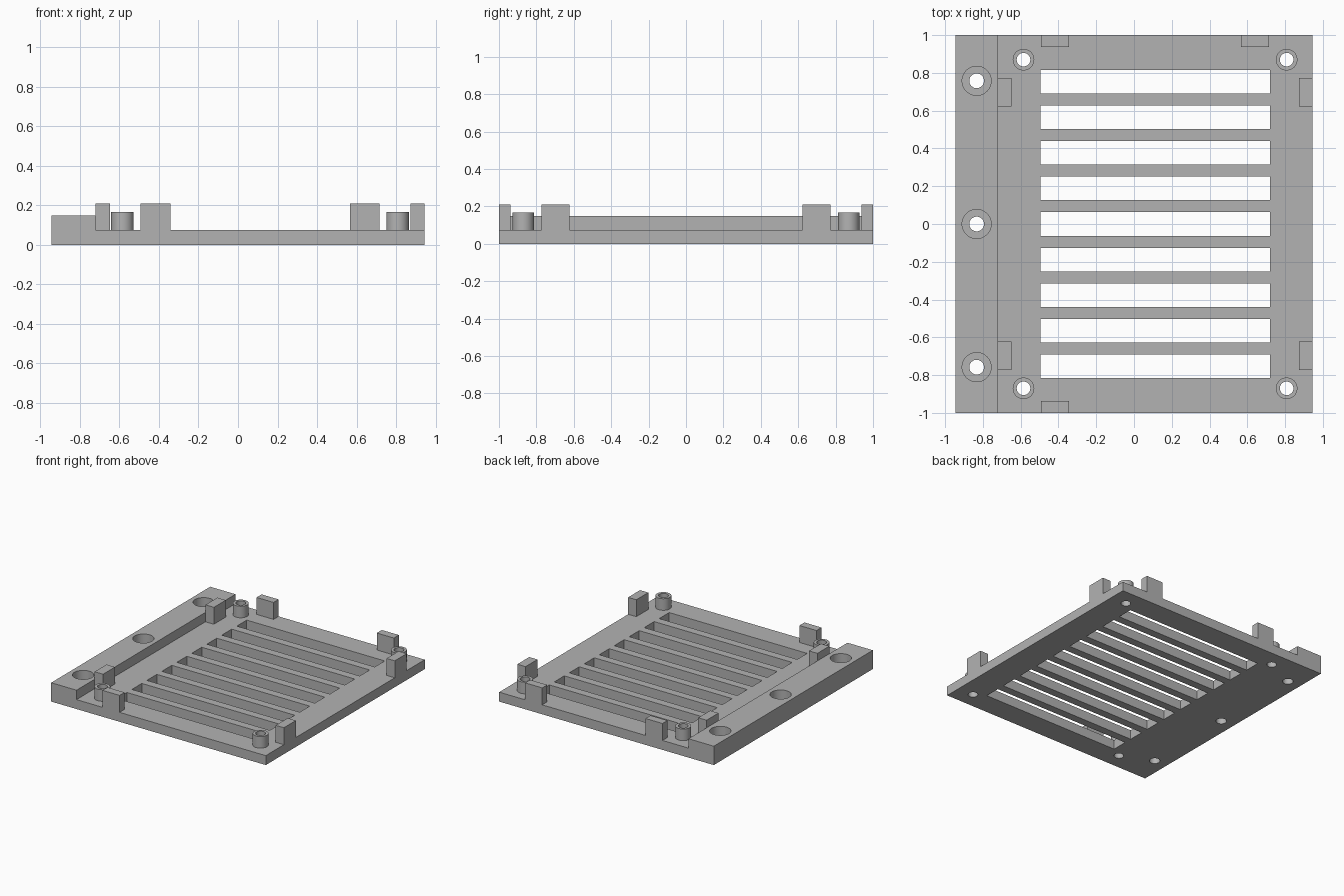
import bpy
import bmesh
from mathutils import Matrix, Vector

if "Cube" in bpy.data.objects:
    bpy.data.objects.remove(bpy.data.objects["Cube"], do_unlink=True)

HALF_X, RAIL_X = 0.945, -0.722
PLATE, RAIL, POST, CLIP = 0.075, 0.15, 0.167, 0.21
SLOT_PITCH, SLOT_WIDTH = 0.1885, 0.125

gray = bpy.data.materials.new("light gray plastic")
gray.use_nodes = True
color = (0.45, 0.45, 0.45, 1)
gray.diffuse_color = color
gray.node_tree.nodes["Principled BSDF"].inputs["Base Color"].default_value = color


def finish(bm, name):
    bmesh.ops.recalc_face_normals(bm, faces=bm.faces)
    mesh = bpy.data.meshes.new(name)
    bm.to_mesh(mesh)
    bm.free()
    mesh.materials.append(gray)
    obj = bpy.data.objects.new(name, mesh)
    bpy.context.collection.objects.link(obj)
    return obj


def add_box(bm, low, high):
    low, high = Vector(low), Vector(high)
    place = Matrix.Translation((low + high) / 2) @ Matrix.Diagonal((*(high - low), 1))
    bmesh.ops.create_cube(bm, size=1, matrix=place)


def add_cylinder(bm, x, y, radius, low, high):
    bmesh.ops.create_cone(bm, cap_ends=True, segments=40, radius1=radius, radius2=radius,
                          depth=high - low, matrix=Matrix.Translation((x, y, (low + high) / 2)))


def select_only(obj):
    bpy.ops.object.select_all(action='DESELECT')
    obj.select_set(True)
    bpy.context.view_layer.objects.active = obj


def cut(obj, cutter):
    cutter.hide_render = True
    mod = obj.modifiers.new("cut", 'BOOLEAN')
    mod.operation = 'DIFFERENCE'
    mod.solver = 'EXACT'
    mod.object = cutter
    select_only(obj)
    bpy.ops.object.modifier_apply(modifier=mod.name)
    bpy.data.objects.remove(cutter, do_unlink=True)


def smooth(obj):
    select_only(obj)
    bpy.ops.object.shade_smooth_by_angle(angle=0.6)


# Base plate with the raised mounting rail: an L profile swept along y
bm = bmesh.new()
profile = [(-HALF_X, 0), (HALF_X, 0), (HALF_X, PLATE), (RAIL_X, PLATE), (RAIL_X, RAIL), (-HALF_X, RAIL)]
face = bm.faces.new([bm.verts.new((x, -1, z)) for x, z in profile])
swept = bmesh.ops.extrude_face_region(bm, geom=[face])["geom"]
bmesh.ops.translate(bm, vec=(0, 2, 0), verts=[v for v in swept if isinstance(v, bmesh.types.BMVert)])
base = finish(bm, "vented_base_plate")

posts = [(x, y) for x in (-0.585, 0.808) for y in (-0.87, 0.87)]

# Ventilation slots and screw holes
bm = bmesh.new()
for i in range(-4, 5):
    y = i * SLOT_PITCH
    add_box(bm, (-0.495, y - SLOT_WIDTH / 2, -1), (0.72, y + SLOT_WIDTH / 2, 1))
for x, y in posts:
    add_cylinder(bm, x, y, 0.036, -1, 1)
for y in (-0.758, 0, 0.758):
    add_cylinder(bm, -0.833, y, 0.039, -1, 1)
cut(base, finish(bm, "hole_cutter"))

# Counterbores in the rail
bm = bmesh.new()
for y in (-0.758, 0, 0.758):
    add_cylinder(bm, -0.833, y, 0.077, PLATE, 1)
cut(base, finish(bm, "counterbore_cutter"))
smooth(base)

# Hollow standoff posts
for i, (x, y) in enumerate(posts):
    bm = bmesh.new()
    add_cylinder(bm, x, y, 0.057, PLATE, POST)
    post = finish(bm, f"standoff_post_{i + 1}")
    bm = bmesh.new()
    add_cylinder(bm, x, y, 0.036, -1, 1)
    cut(post, finish(bm, "bore_cutter"))
    smooth(post)

# Locating blocks around the edges
blocks = [("rail", RAIL_X, -0.648, 0.622, 0.772), ("rail", RAIL_X, -0.648, -0.772, -0.622),
          ("left", 0.873, HALF_X, 0.622, 0.772), ("left", 0.873, HALF_X, -0.772, -0.622),
          ("back", -0.493, -0.343, 0.937, 1), ("back", 0.566, 0.716, 0.937, 1),
          ("front", -0.493, -0.343, -1, -0.937)]
for side, x0, x1, y0, y1 in blocks:
    bm = bmesh.new()
    add_box(bm, (x0, y0, PLATE), (x1, y1, CLIP))
    finish(bm, f"{side}_locating_block")
